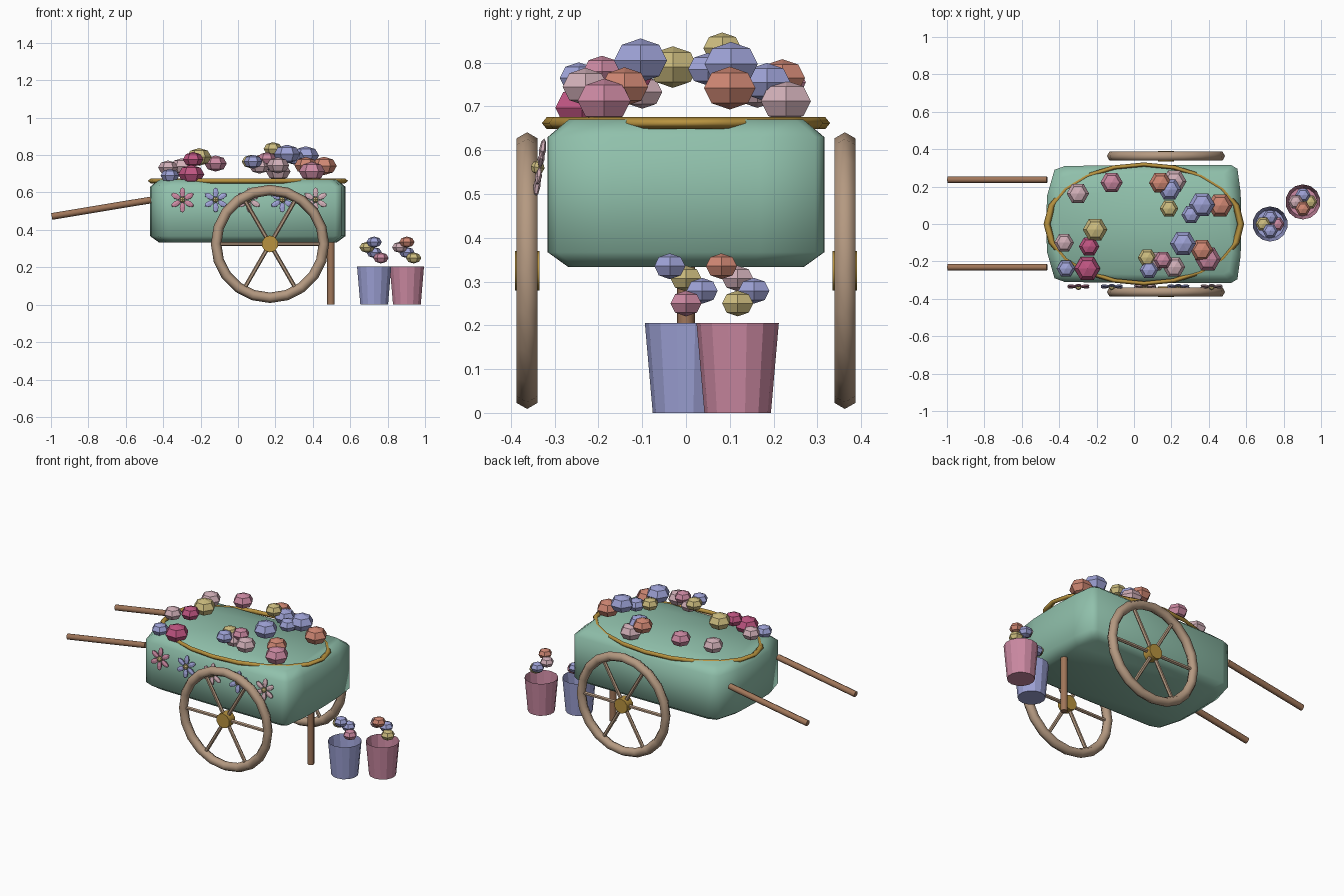
import bpy, bmesh, math
from mathutils import Vector, Matrix

if "Cube" in bpy.data.objects:
    bpy.data.objects.remove(bpy.data.objects["Cube"], do_unlink=True)


def material(name, r, g, b):
    m = bpy.data.materials.new(name)
    m.use_nodes = True
    m.diffuse_color = (r, g, b, 1)
    m.node_tree.nodes["Principled BSDF"].inputs["Base Color"].default_value = (r, g, b, 1)
    return m


green = material("sage green", .28, .53, .41)
wood = material("brown wood", .35, .18, .1)
rim_wood = material("pale wood", .46, .32, .22)
gold = material("gold", .48, .29, .05)
blue = material("periwinkle", .34, .36, .67)
pink = material("rose pink", .6, .25, .36)
magenta = material("magenta", .52, .09, .22)
yellow = material("soft yellow", .6, .5, .21)
coral = material("coral", .62, .24, .17)
pale = material("pale pink", .64, .43, .48)


def finish(name, bm, mat, smooth=False):
    bmesh.ops.recalc_face_normals(bm, faces=bm.faces[:])
    me = bpy.data.meshes.new(name)
    bm.to_mesh(me)
    bm.free()
    me.materials.append(mat)
    for p in me.polygons:
        p.use_smooth = smooth
    ob = bpy.data.objects.new(name, me)
    bpy.context.collection.objects.link(ob)
    return ob


def rod(bm, a, b, radius, sides=8):
    a, b = Vector(a), Vector(b)
    turn = (b - a).to_track_quat('Z', 'Y').to_matrix().to_4x4()
    bmesh.ops.create_cone(bm, cap_ends=True, segments=sides, radius1=radius, radius2=radius,
                          depth=(b - a).length, matrix=Matrix.Translation((a + b) / 2) @ turn)


def rod_object(name, a, b, radius, mat, sides=8):
    bm = bmesh.new()
    rod(bm, a, b, radius, sides)
    ob = finish(name, bm, mat)
    bpy.ops.object.select_all(action='DESELECT')
    ob.select_set(True)
    bpy.context.view_layer.objects.active = ob
    bpy.ops.object.shade_smooth_by_angle(angle=math.radians(50))


def blossom(name, mat, x, y, z, r):
    bm = bmesh.new()
    shape = (Matrix.Translation((x, y, z)) @ Matrix.Diagonal((1, 1, .72, 1))
             @ Matrix.Rotation(math.pi / 2, 4, 'Z'))
    bmesh.ops.create_uvsphere(bm, u_segments=6, v_segments=4, radius=r, matrix=shape)
    finish(name, bm, mat)


def torus(name, mat, loc, major, minor, segs, sides, rot=(0, 0, 0), scale=(1, 1, 1)):
    bpy.ops.mesh.primitive_torus_add(location=loc, rotation=rot, major_radius=major, minor_radius=minor,
                                     major_segments=segs, minor_segments=sides)
    ob = bpy.context.object
    ob.name = name
    ob.scale = scale
    ob.data.materials.append(mat)
    bpy.ops.object.shade_smooth()


# cart body: bowed plan outline, chamfered at top and bottom
half = [(.575, 0), (.57, .17), (.553, .295), (.52, .315), (.05, .316), (-.37, .31), (-.425, .29),
        (-.465, .15), (-.47, 0)]
outline = half + [(x, -y) for x, y in half[-2:0:-1]]
bm = bmesh.new()
loops = []
for z, sx, sy in [(.333, .91, .85), (.367, 1, 1), (.63, 1, 1), (.67, .91, .85)]:
    loops.append([bm.verts.new((.053 + (x - .053) * sx, y * sy, z)) for x, y in outline])
n = len(outline)
for low, high in zip(loops, loops[1:]):
    for i in range(n):
        j = (i + 1) % n
        bm.faces.new((low[i], low[j], high[j], high[i]))
bm.faces.new(loops[0])
bm.faces.new(loops[-1])
finish("cart_body", bm, green, True)

# gold oval trim
torus("top_trim", gold, (.053, 0, .662), 1, .035, 20, 4, scale=(.518, .318, .4))

# wheels, handles and prop leg
for side, y in (("front", -.363), ("back", .363)):
    hub = Vector((.171, y, .325))
    torus(side + "_wheel_rim", rim_wood, hub, .288, .028, 20, 6, rot=(math.pi / 2, 0, 0))
    bm = bmesh.new()
    for k in range(3):
        a = k * math.pi / 3
        arm = Vector((math.cos(a), 0, math.sin(a))) * .275
        rod(bm, hub - arm, hub + arm, .011, 6)
    finish(side + "_wheel_spokes", bm, rim_wood)
    rod_object(side + "_wheel_hub", hub - Vector((0, .028, 0)), hub + Vector((0, .028, 0)), .045, gold, 10)
for side, y in (("front", -.231), ("back", .237)):
    rod_object(side + "_handle", (-.996, y, .472), (-.465, y, .56), .018, wood)
rod_object("prop_leg", (.497, 0, 0), (.497, 0, .345), .02, wood)

# blossoms heaped on the cart
heap = [
    (pink, -.12, .222, .755, .06), (pale, -.3, .163, .74, .06), (yellow, -.208, -.03, .79, .066),
    (pale, -.374, -.1, .733, .053), (magenta, -.24, -.12, .777, .055), (blue, -.364, -.238, .69, .05),
    (magenta, -.25, -.238, .697, .07), (coral, .14, .22, .765, .06), (pale, .215, .228, .712, .066),
    (blue, .19, .185, .755, .062), (yellow, .187, .083, .833, .05), (blue, .305, .05, .785, .052),
    (blue, .363, .103, .797, .07), (coral, .46, .1, .742, .068), (blue, .262, -.104, .805, .07),
    (coral, .363, -.14, .745, .062), (pink, .395, -.187, .713, .07), (yellow, .07, -.18, .765, .05),
    (pink, .155, -.192, .78, .05), (pale, .214, -.23, .745, .06), (blue, .08, -.245, .765, .05),
    (pale, .115, -.2, .74, .055)]
for i, spec in enumerate(heap):
    blossom("cart_blossom_%d" % i, *spec)

# two open flower buckets with four stacked blossoms each
for label, mat, x, y, kinds in (("blue", blue, .728, 0, (blue, yellow, blue, pink)),
                                ("pink", pink, .903, .118, (coral, pale, blue, yellow))):
    bm = bmesh.new()
    bmesh.ops.create_cone(bm, cap_ends=True, segments=14, radius1=.076, radius2=.094, depth=.205,
                          matrix=Matrix.Translation((x, y, .1025)))
    lid = [f for f in bm.faces if f.calc_center_median().z > .2]
    bmesh.ops.delete(bm, geom=lid, context='FACES_ONLY')
    finish(label + "_bucket", bm, mat)
    spots = [(0, -.037, .335), (-.038, 0, .307), (0, .037, .279), (.036, 0, .25)]
    for i, (kind, (dx, dy, z)) in enumerate(zip(kinds, spots)):
        blossom("%s_bucket_blossom_%d" % (label, i), kind, x + dx, y + dy, z, .041)

# petalled flowers along the front panel, leaning outward at the bottom
for i, mat in enumerate((pink, blue, pale, blue, pale)):
    place = Matrix.Translation((-.297 + i * .178, -.334, .56)) @ Matrix.Rotation(-.15, 4, 'X')
    bm = bmesh.new()
    for k in range(6):
        petal = (place @ Matrix.Rotation(k * math.pi / 3, 4, 'Y') @ Matrix.Translation((0, 0, .04))
                 @ Matrix.Diagonal((.017, .008, .028, 1)))
        bmesh.ops.create_uvsphere(bm, u_segments=6, v_segments=4, radius=1, matrix=petal)
    finish("panel_flower_%d" % i, bm, mat)
    bm = bmesh.new()
    bmesh.ops.create_uvsphere(bm, u_segments=6, v_segments=4, radius=.016,
                              matrix=place @ Matrix.Translation((0, -.005, 0)))
    finish("panel_flower_centre_%d" % i, bm, yellow)
